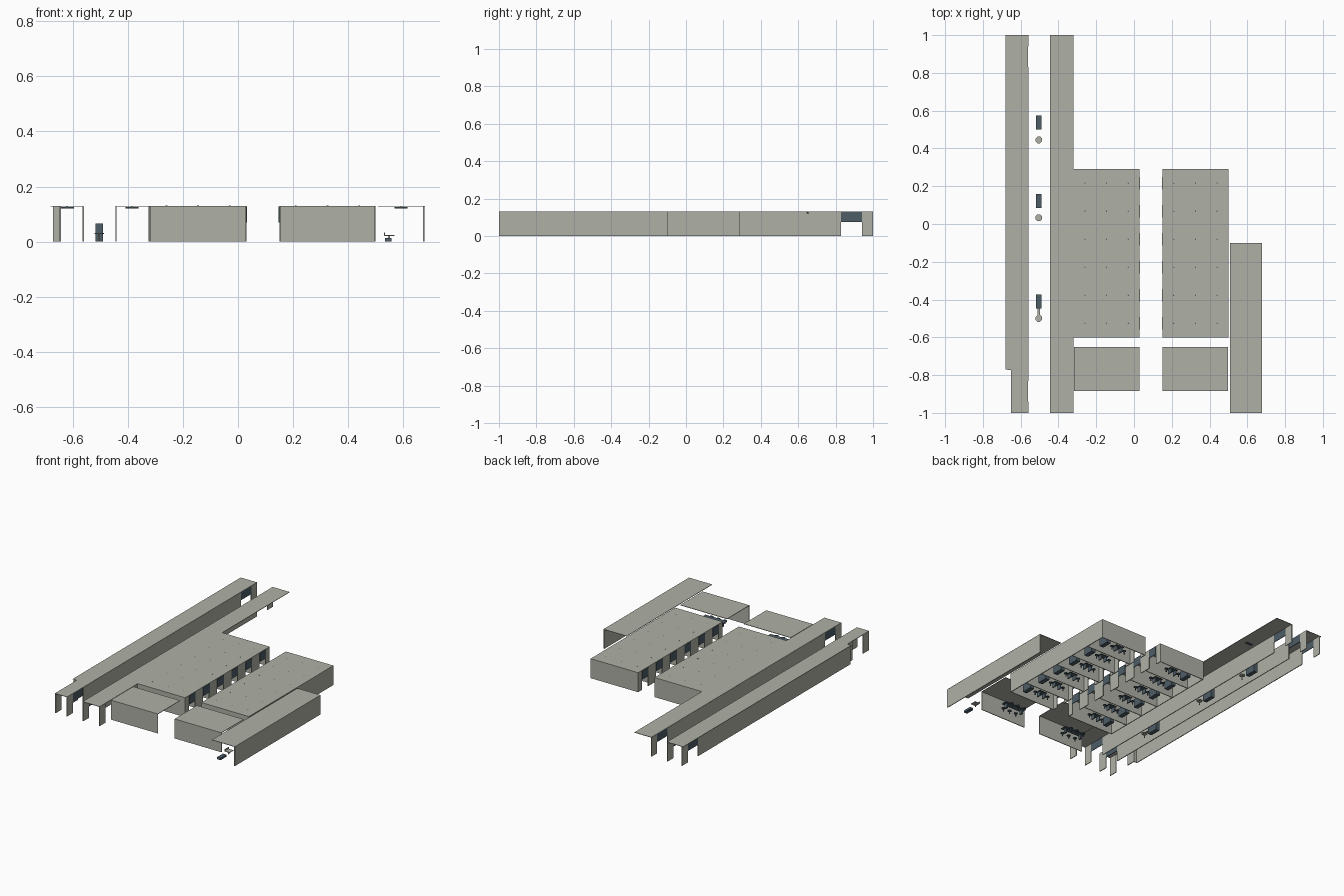
import bpy, bmesh, math
from mathutils import Matrix, Vector

if "Cube" in bpy.data.objects:
    bpy.data.objects.remove(bpy.data.objects["Cube"])


def material(name, rgb):
    m = bpy.data.materials.new(name)
    m.diffuse_color = (*rgb, 1)
    m.use_nodes = True
    m.node_tree.nodes["Principled BSDF"].inputs["Base Color"].default_value = m.diffuse_color
    return m


GREY = material("warm_grey", (0.43, 0.435, 0.38))
SLATE = material("slate_blue", (0.075, 0.11, 0.135))
H = 0.13          # building height
T = 0.005         # wall thickness
GAP = (0.83, 0.94)  # passage near each hall end


class Part:
    """Collects boxes and discs into one named object."""

    def __init__(self, name, mat):
        self.name, self.mat, self.bm = name, mat, bmesh.new()

    def box(self, x0, x1, y0, y1, z0, z1):
        m = Matrix.Translation(((x0 + x1) / 2, (y0 + y1) / 2, (z0 + z1) / 2))
        m = m @ Matrix.Diagonal((abs(x1 - x0), abs(y1 - y0), abs(z1 - z0), 1))
        bmesh.ops.create_cube(self.bm, size=1, matrix=m)

    def disc(self, x, y, z0, z1, r, n=8):
        bmesh.ops.create_cone(self.bm, cap_ends=True, segments=n, radius1=r, radius2=r,
                              depth=z1 - z0,
                              matrix=Matrix.Translation((x, y, (z0 + z1) / 2))
                              @ Matrix.Rotation(math.pi / n, 4, 'Z'))

    def done(self):
        me = bpy.data.meshes.new(self.name)
        self.bm.to_mesh(me)
        self.bm.free()
        me.materials.append(self.mat)
        ob = bpy.data.objects.new(self.name, me)
        bpy.context.collection.objects.link(ob)


def wall_x(part, x, y0, y1):
    part.box(x - T / 2, x + T / 2, y0, y1, 0, H - 0.003)


def roof(part, x0, x1, y0, y1):
    part.box(x0, x1, y0, y1, H - 0.003, H)


# Long halls: roofs and walls broken by a passage at each end
halls = Part("hall_shells", GREY)
glass = Part("passage_panels", SLATE)
roof(halls, -0.68, -0.56, -0.77, 1)
roof(halls, -0.65, -0.56, -1, -0.77)
roof(halls, -0.445, -0.32, -1, 1)
for x in (-0.562, -0.443):
    wall_x(halls, x, -1, -GAP[1])
    wall_x(halls, x, -GAP[0], GAP[0])
    wall_x(halls, x, GAP[1], 1)
wall_x(halls, -0.669, -0.77, GAP[0])
wall_x(halls, -0.669, GAP[1], 1)
wall_x(halls, -0.645, -1, -GAP[1])
wall_x(halls, -0.645, -GAP[0], -0.77)
halls.box(-0.671, -0.643, -0.772, -0.768, 0, H - 0.003)
wall_x(halls, -0.322, -1, -GAP[1])
for x in (-0.562, -0.443):
    for s in (-1, 1):
        glass.box(x - 0.002, x + 0.002, s * GAP[0], s * GAP[1], 0.075, H - 0.003)
glass.box(-0.671, -0.667, *GAP, 0.075, H - 0.003)
halls.done()
glass.done()

# Open canopy on the right side
canopy = Part("side_canopy", GREY)
roof(canopy, 0.508, 0.678, -1, -0.1)
wall_x(canopy, 0.675, -1, -0.1)
canopy.done()

# Two mirrored room blocks facing a central aisle at x = 0.09
AISLE = 0.09
Y0, Y1, ROOMS = -0.6, 0.29, 6
PITCH = (Y1 - Y0) / ROOMS


def side(s, d0, d1):
    return sorted((AISLE + s * d0, AISLE + s * d1))


for s, tag in ((-1, "left"), (1, "right")):
    shell = Part(tag + "_room_block", GREY)
    doors = Part(tag + "_door_panels", SLATE)
    lamps = Part(tag + "_ceiling_spots", SLATE)
    cabinets = Part(tag + "_cabinets", SLATE)
    tables = Part(tag + "_tables_and_stools", SLATE)
    roof(shell, *side(s, 0.06, 0.41), Y0, Y1)
    wall_x(shell, AISLE + s * 0.4075, Y0, Y1)
    for i in range(ROOMS + 1):
        y = Y0 + i * PITCH
        ya = min(max(y - T / 2, Y0), Y1 - T)
        shell.box(*side(s, 0.06, 0.405), ya, ya + T, 0, H - 0.003)
    for i in range(ROOMS):
        y = Y0 + (i + 0.5) * PITCH
        # front wall piers either side of each doorway
        shell.box(*side(s, 0.06, 0.065), y - PITCH / 2, y - 0.033, 0, H - 0.003)
        shell.box(*side(s, 0.06, 0.065), y + 0.033, y + PITCH / 2, 0, H - 0.003)
        doors.box(*side(s, 0.057, 0.061), y - 0.033, y + 0.033, 0.07, H - 0.003)
        for d in (0.12, 0.235, 0.35):
            lamps.disc(AISLE + s * d, y, H - 0.006, H + 0.0005, 0.0035)
        # cabinet, table and two stools in each room
        cabinets.box(*side(s, 0.31, 0.34), y - 0.035, y + 0.035, 0.01, 0.065)
        tables.box(*side(s, 0.19, 0.25), y - 0.02, y + 0.02, 0.03, 0.034)
        for d in (0.2, 0.24):
            tables.box(*side(s, d - 0.003, d + 0.003), y - 0.015, y + 0.015, 0, 0.03)
        for d in (0.17, 0.27):
            tables.disc(AISLE + s * d, y, 0.02, 0.024, 0.012)
            tables.disc(AISLE + s * d, y, 0, 0.02, 0.004)
    for p in (shell, doors, lamps, cabinets, tables):
        p.done()

    # Front meeting room: roof, front wall, long table with seats
    room = Part(tag + "_front_room", GREY)
    roof(room, *side(s, 0.062, 0.407), -0.885, -0.65)
    room.box(*side(s, 0.062, 0.407), -0.885, -0.88, 0, H - 0.003)
    room.done()
    table = Part(tag + "_meeting_table", SLATE)
    table.box(*side(s, 0.16, 0.32), -0.79, -0.75, 0.03, 0.035)
    for d in (0.18, 0.3):
        table.box(*side(s, d - 0.005, d + 0.005), -0.78, -0.76, 0, 0.03)
    for d in (0.19, 0.24, 0.29):
        for y in (-0.81, -0.73):
            table.disc(AISLE + s * d, y, 0.018, 0.023, 0.013)
            table.disc(AISLE + s * d, y, 0, 0.018, 0.004)
    table.done()

# Kiosks with stools standing between the halls
kiosks = Part("kiosks", SLATE)
stools = Part("kiosk_stools", GREY)
for yk, ys in ((0.537, 0.445), (0.122, 0.033), (-0.41, -0.5)):
    kiosks.box(-0.518, -0.49, yk - 0.038, yk + 0.038, 0, 0.065)
    stools.disc(-0.504, ys, 0.027, 0.032, 0.019)
    stools.disc(-0.504, ys, 0, 0.027, 0.004)
stools.box(-0.511, -0.497, -0.485, -0.448, 0.027, 0.031)
kiosks.done()
stools.done()

# Hanging lamp bars below hall and canopy roofs
bars = Part("lamp_bars", SLATE)
for x, ys in ((-0.62, (-0.65, 0, 0.65)), (-0.385, (-0.65, 0, 0.65)), (0.592, (-0.55,))):
    for y in ys:
        bars.box(x - 0.024, x + 0.024, y - 0.007, y + 0.007, 0.12, 0.125)
        bars.box(x - 0.002, x + 0.002, y - 0.002, y + 0.002, 0.125, 0.127)
bars.done()

# Small bench under the canopy
base = Part("bench_base", SLATE)
base.box(0.533, 0.558, -0.98, -0.92, 0, 0.014)
base.done()
top = Part("bench_top", GREY)
top.box(0.53, 0.568, -0.9, -0.86, 0.02, 0.024)
top.box(0.545, 0.551, -0.883, -0.877, 0, 0.02)
top.box(0.53, 0.534, -0.9, -0.86, 0.024, 0.034)
top.done()
